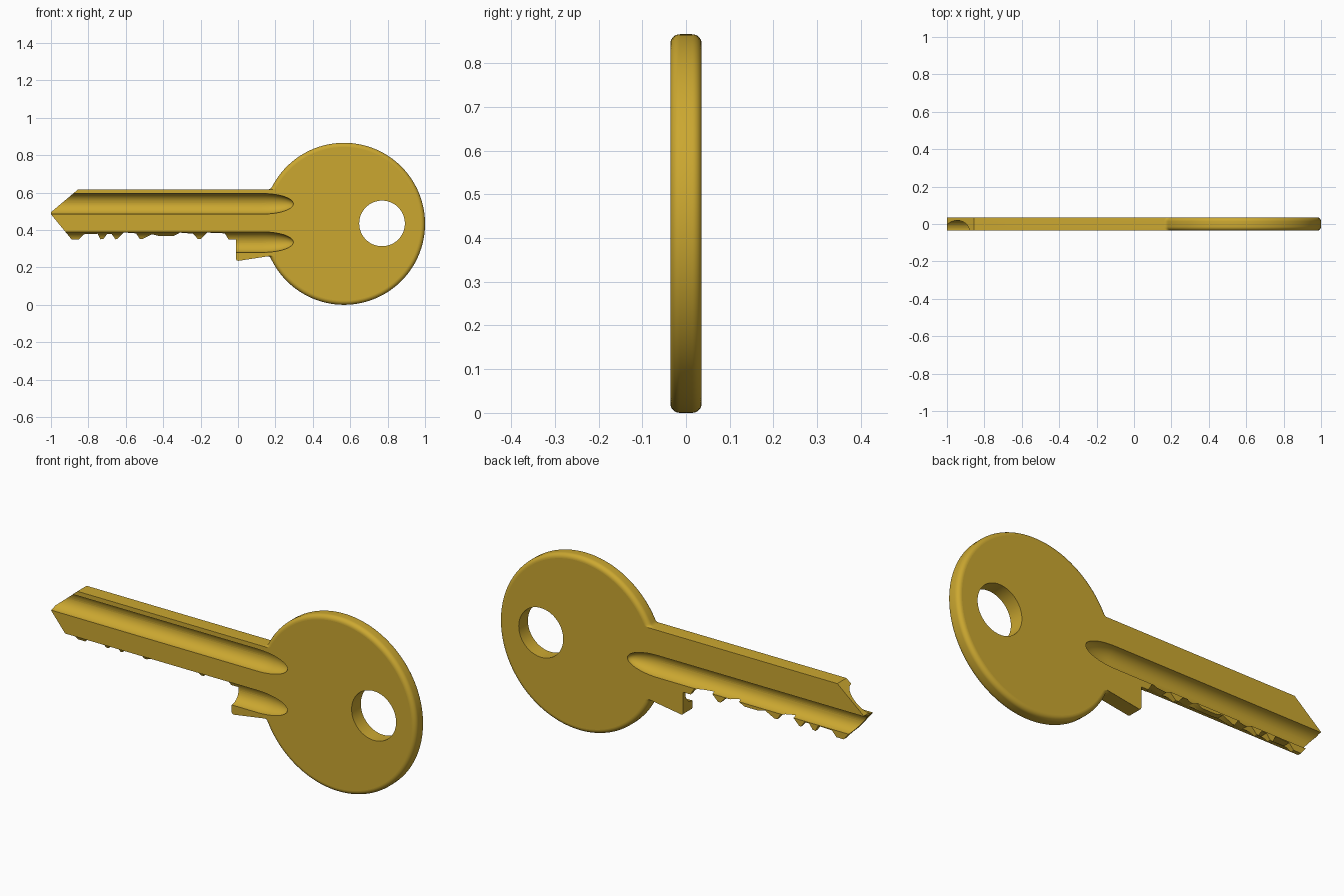
import bpy, bmesh, math
from math import sin, cos, pi, sqrt, atan2

if "Cube" in bpy.data.objects:
    bpy.data.objects.remove(bpy.data.objects["Cube"])

R, CX, CZ = 0.433, 0.567, 0.433      # round bow
T, EDGE = 0.036, 0.022               # half thickness, rounded rim
TOP, LOW = 0.617, 0.262              # blade lines that meet the bow
FILLET = 0.025


def make_object(name, bm):
    bmesh.ops.recalc_face_normals(bm, faces=bm.faces)
    mesh = bpy.data.meshes.new(name)
    bm.to_mesh(mesh)
    bm.free()
    ob = bpy.data.objects.new(name, mesh)
    bpy.context.collection.objects.link(ob)
    return ob


def loft(name, rings):
    """Closed skin through rings of equal point count."""
    bm = bmesh.new()
    loops = [[bm.verts.new(p) for p in ring] for ring in rings]
    n = len(loops[0])
    for a, b in zip(loops, loops[1:]):
        for i in range(n):
            j = (i + 1) % n
            bm.faces.new((a[i], a[j], b[j], b[i]))
    bm.faces.new(loops[0])
    bm.faces.new(loops[-1])
    return make_object(name, bm)


def neck(r, line_z):
    """Fillet from a blade line to the bow circle, plus its bow angle."""
    s = 1 if line_z > CZ else -1
    fz = line_z + s * FILLET
    fx = CX - sqrt((r + FILLET) ** 2 - (fz - CZ) ** 2)
    a0, a1 = -s * pi / 2, atan2(CZ - fz, CX - fx)
    pts = []
    for i in range(6):
        a = a0 + (a1 - a0) * i / 5
        pts.append((fx + FILLET * cos(a), fz + FILLET * sin(a)))
    return pts, atan2(fz - CZ, fx - CX)


# blade outline: top, tip, cut teeth and shoulder stop
BLADE = [(-0.855, TOP), (-1, 0.495), (-1, 0.484), (-0.89, 0.35), (-0.85, 0.35),
         (-0.825, 0.377), (-0.75, 0.38), (-0.735, 0.35), (-0.72, 0.352),
         (-0.70, 0.378), (-0.675, 0.378), (-0.655, 0.35), (-0.645, 0.352),
         (-0.61, 0.387), (-0.545, 0.382), (-0.525, 0.352), (-0.51, 0.352),
         (-0.46, 0.377), (-0.42, 0.367), (-0.345, 0.367), (-0.31, 0.386),
         (-0.24, 0.38), (-0.215, 0.352), (-0.20, 0.352), (-0.165, 0.386),
         (-0.07, 0.382), (-0.05, 0.348), (-0.01, 0.348), (-0.01, 0.245),
         (-0.007, 0.238), (0.002, 0.235)]


def outline(r, y):
    up, a_up = neck(r, TOP)
    low, a_low = neck(r, LOW)
    n = 112
    arc = [a_low + (a_up - a_low) * i / n for i in range(1, n)]
    pts = BLADE + low + [(CX + r * cos(a), CZ + r * sin(a)) for a in arc] + up[::-1]
    return [(x, y, z) for x, z in pts]


# key body: bow with rounded rim, blade with square edges
half = [(R - EDGE * (1 - cos(a)), T - EDGE + EDGE * sin(a))
        for a in (pi / 2 * i / 8 for i in range(9))]
layers = [(r, -y) for r, y in half[::-1]] + half
key = loft("key", [outline(r, y) for r, y in layers])


# milled groove cutter with a tapered run-out at the bow end
def groove(name, y, z):
    stations = [(-1.1, 1)] + [(0.13 + 0.166 * sin(a), cos(a))
                              for a in (pi / 2 * i / 14.02 for i in range(15))]
    n = 48
    return loft(name, [[(x, y + 0.055 * k * cos(2 * pi * (i + 0.5) / n),
                         z + 0.055 * k * sin(2 * pi * (i + 0.5) / n))
                        for i in range(n)] for x, k in stations])


cutters = [groove("front_upper_groove", -T, 0.54),
           groove("front_lower_groove", -T, 0.335),
           groove("back_groove", T, 0.4375)]

# ring hole
cutters.append(loft("ring_hole", [[(0.77 + 0.122 * cos(2 * pi * i / 72), y,
                                    0.435 + 0.122 * sin(2 * pi * i / 72))
                                   for i in range(72)] for y in (-0.1, 0.1)]))

bpy.context.view_layer.objects.active = key
for c in cutters:
    mod = key.modifiers.new(c.name, 'BOOLEAN')
    mod.operation, mod.solver, mod.object = 'DIFFERENCE', 'EXACT', c
    bpy.ops.object.modifier_apply(modifier=mod.name)
    bpy.data.objects.remove(c)

# smooth curves, flat broad faces
bpy.ops.object.select_all(action='DESELECT')
key.select_set(True)
bpy.ops.object.shade_smooth_by_angle(angle=math.radians(30))
for p in key.data.polygons:
    if abs(p.normal.y) > 0.9995:
        p.use_smooth = False

brass = bpy.data.materials.new("brass")
brass.diffuse_color = (0.6, 0.39, 0.03, 1)
brass.use_nodes = True
brass.node_tree.nodes["Principled BSDF"].inputs["Base Color"].default_value = brass.diffuse_color
key.data.materials.clear()
key.data.materials.append(brass)
